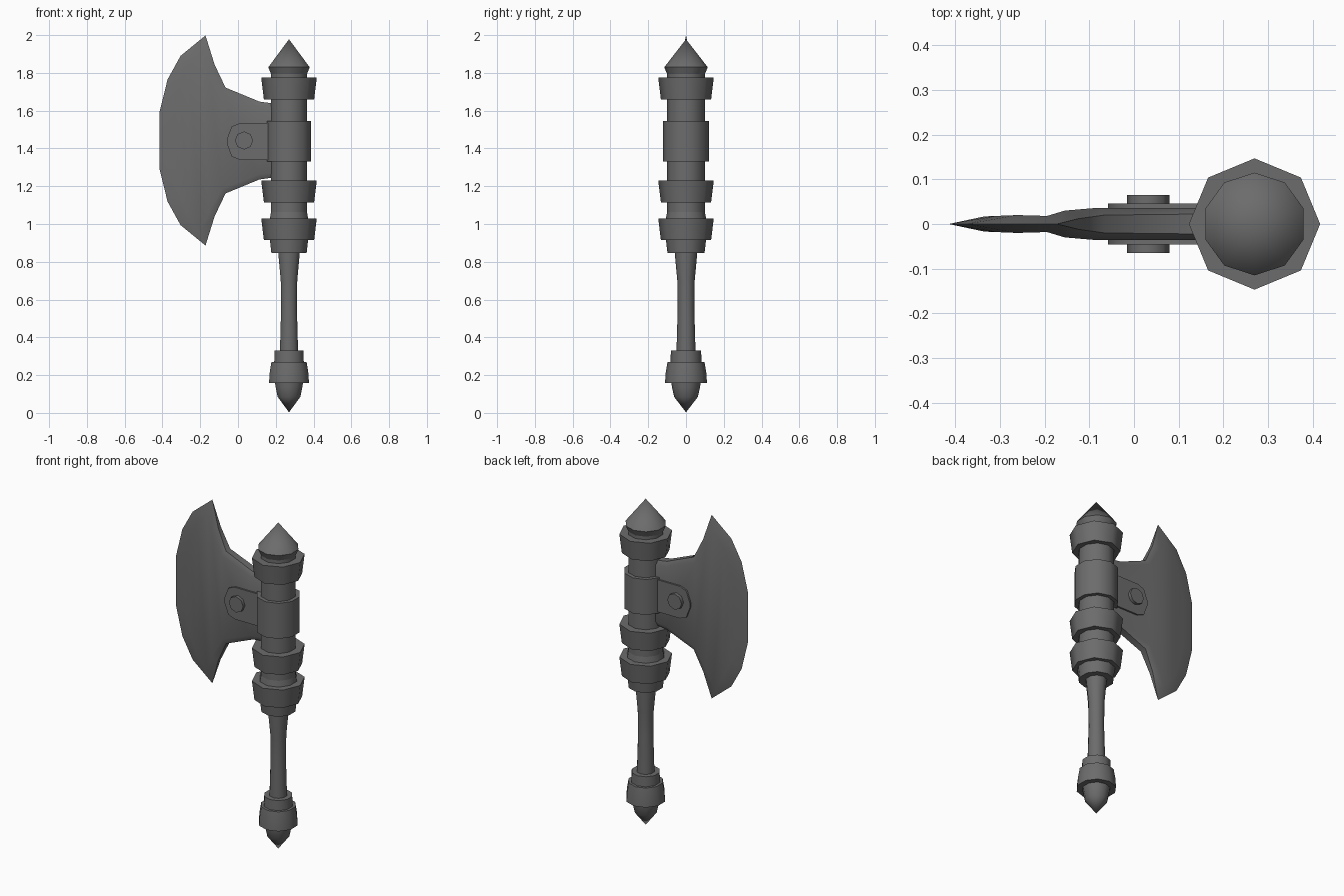
import bpy, bmesh, math

if "Cube" in bpy.data.objects:
    bpy.data.objects.remove(bpy.data.objects["Cube"])

iron = bpy.data.materials.new("dark_grey_iron")
iron.diffuse_color = (0.15, 0.15, 0.15, 1)
iron.use_nodes = True
iron.node_tree.nodes["Principled BSDF"].inputs["Base Color"].default_value = iron.diffuse_color
CX, CZ = 0.27, 1.442      # handle axis, blade centre height


def finish(name, bm, angle=40):
    bmesh.ops.remove_doubles(bm, verts=bm.verts, dist=1e-5)
    bmesh.ops.recalc_face_normals(bm, faces=bm.faces)
    me = bpy.data.meshes.new(name)
    bm.to_mesh(me)
    bm.free()
    ob = bpy.data.objects.new(name, me)
    bpy.context.collection.objects.link(ob)
    me.materials.append(iron)
    bpy.ops.object.select_all(action='DESELECT')
    ob.select_set(True)
    bpy.context.view_layer.objects.active = ob
    bpy.ops.object.shade_smooth_by_angle(angle=math.radians(angle))
    return ob


def lathe(name, profile, n, angle=50):
    """Turn (radius, z) points round the handle axis, one corner facing +y."""
    bm = bmesh.new()
    rings = []
    for r, z in profile:
        rings.append([bm.verts.new((CX + r * math.sin(2 * math.pi * i / n),
                                    r * math.cos(2 * math.pi * i / n), z))
                      for i in range(n)] if r > 0 else [bm.verts.new((CX, 0, z))])
    for a, b in zip(rings, rings[1:]):
        for i in range(n):
            j = (i + 1) % n
            q = [a[i % len(a)], a[j % len(a)], b[j % len(b)], b[i % len(b)]]
            bm.faces.new(list(dict.fromkeys(q)))
    for ring in (rings[0], rings[-1]):
        if len(ring) > 1:
            bm.faces.new(ring)
    return finish(name, bm, angle)


def prism(name, pts, half):
    """Extrude an (x, z) outline through the blade."""
    bm = bmesh.new()
    f = bm.faces.new([bm.verts.new((x, -half, z)) for x, z in pts])
    ext = bmesh.ops.extrude_face_region(bm, geom=[f])["geom"]
    bmesh.ops.translate(bm, vec=(0, 2 * half, 0),
                        verts=[v for v in ext if isinstance(v, bmesh.types.BMVert)])
    return finish(name, bm, 50)


# Handle
lathe("head_shaft", [(0.10, 0.90), (0.10, 1.83)], 10)
lathe("top_spike", [(0.09, 1.77), (0.115, 1.83), (0, 1.978)], 10)
lathe("lower_collar", [(0.098, 0.846), (0.108, 0.93)], 10)
lathe("middle_collar", [(0.108, 1.02), (0.09, 1.12)], 10)
for name, z0, z1 in (("top_ring", 1.66, 1.775), ("middle_ring", 1.115, 1.23),
                     ("lower_ring", 0.915, 1.03)):
    lathe(name, [(0.133, z0), (0.147, z1)], 8)
lathe("grip", [(0.05, 0.30), (0.05, 0.34), (0.044, 0.55), (0.046, 0.70),
               (0.06, 0.85), (0.06, 0.87)], 10)
lathe("pommel_collar", [(0.083, 0.25), (0.08, 0.33)], 10)
lathe("pommel", [(0.111, 0.158), (0.108, 0.21), (0.098, 0.27)], 10)
lathe("pommel_tip", [(0.078, 0.16), (0.074, 0.135), (0.063, 0.085), (0, 0.003)], 10)

# Clamp holding the blade
lathe("clamp_band", [(0.123, 1.33), (0.123, 1.545)], 10)
side = [(0.20, 0.097), (0.01, 0.097), (-0.033, 0.08), (-0.058, 0.015)]
prism("clamp_plate", [(x, CZ - 0.005 + h) for x, h in side]
      + [(x, CZ - 0.005 - h) for x, h in reversed(side)], 0.046)
prism("rivet", [(0.032 + 0.048 * math.cos(math.pi * i / 4),
                 CZ + 0.048 * math.sin(math.pi * i / 4)) for i in range(8)], 0.065)

# Blade: upper half outline, then rim and body as (x, height, half thickness)
rim = [(-0.415, 0.152, 0), (-0.373, 0.323, 0), (-0.304, 0.448, 0), (-0.172, 0.556, 0),
       (-0.124, 0.402, 0.012), (-0.066, 0.280, 0.02), (0.114, 0.206, 0.022), (0.20, 0.194, 0.022)]
body = [(-0.335, 0.140, 0.017), (-0.31, 0.285, 0.018), (-0.262, 0.395, 0.02), (-0.195, 0.47, 0.018),
        (-0.155, 0.38, 0.03), (-0.085, 0.255, 0.036), (0.105, 0.18, 0.036), (0.20, 0.17, 0.036)]
bm = bmesh.new()


def loop(pts, s):
    up = [bm.verts.new((x, s * t, CZ + h)) for x, h, t in pts]
    return up + [bm.verts.new((x, s * t, CZ - h)) for x, h, t in reversed(pts)]


n = 2 * len(rim)
rims = []
for s in (-1, 1):
    o, b = loop(rim, s), loop(body, s)
    rims.append(o)
    for i in range(n):
        j = (i + 1) % n
        bm.faces.new((o[i], o[j], b[j], b[i]))
    for i in range(n // 2 - 1):            # body strips from upper to lower half
        bm.faces.new((b[i], b[i + 1], b[n - 2 - i], b[n - 1 - i]))
for i in range(3, n - 4):                  # back edge thickness
    bm.faces.new((rims[0][i], rims[0][i + 1], rims[1][i + 1], rims[1][i]))
finish("axe_blade", bm, 50)
